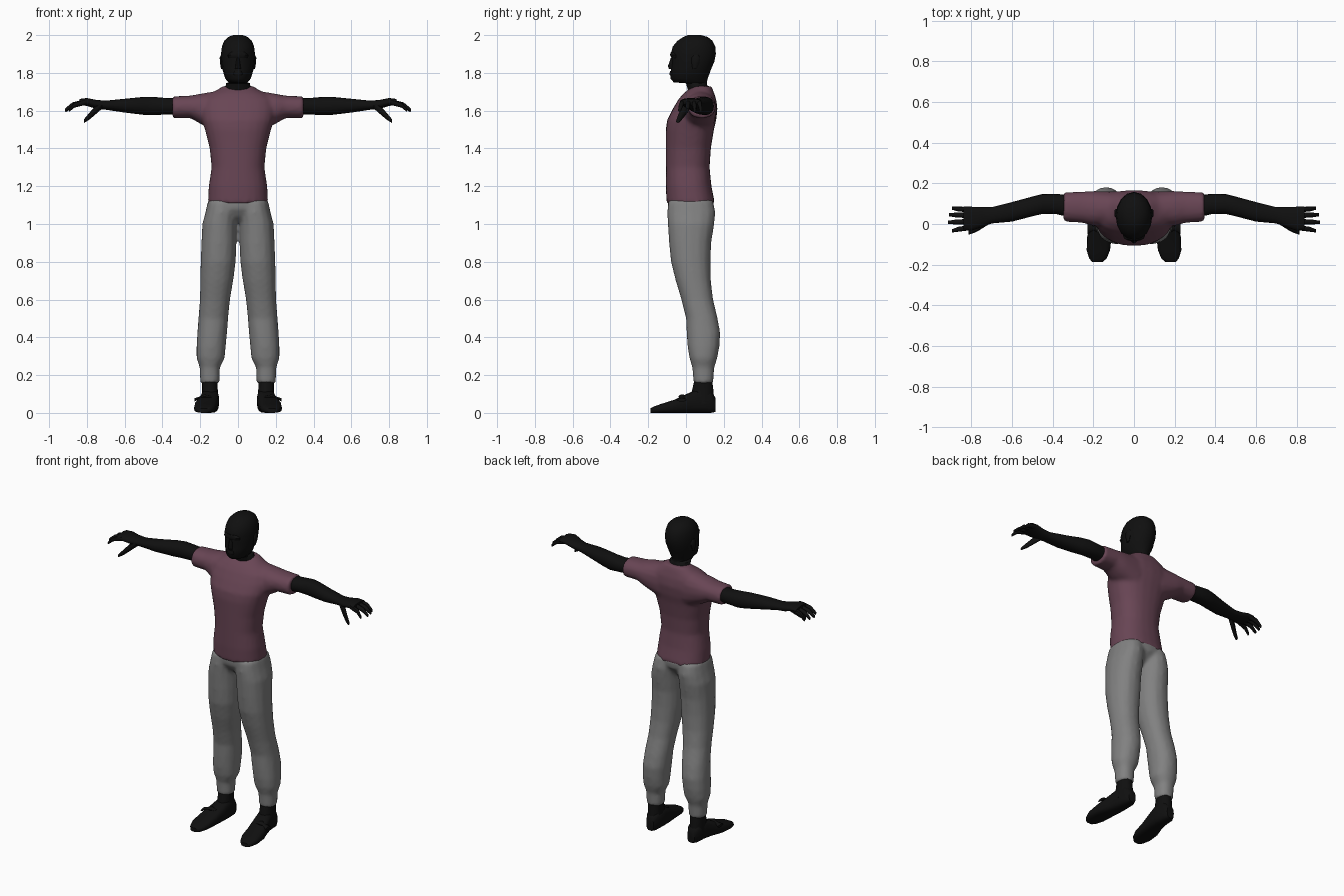
import bpy, bmesh, math

if "Cube" in bpy.data.objects:
    bpy.data.objects.remove(bpy.data.objects["Cube"])

CM = 0.01  # all rows below are in hundredths of a unit


def material(name, rgb):
    mat = bpy.data.materials.new(name)
    mat.use_nodes = True
    mat.diffuse_color = (*rgb, 1)
    shader = mat.node_tree.nodes["Principled BSDF"]
    shader.inputs["Base Color"].default_value = (*rgb, 1)
    shader.inputs["Roughness"].default_value = 0.9
    return mat


black = material("matte black", (0.005, 0.005, 0.005))
plum = material("plum cloth", (0.14, 0.06, 0.09))
grey = material("grey cloth", (0.22, 0.22, 0.22))


def loft(bm, axis, rows, mirror=False, sides=16, power=0.9):
    """Skin rounded sections; each row is position, low/high of the other two axes."""
    others = [i for i in range(3) if i != axis]

    def bend(v):
        return math.copysign(abs(v) ** power, v)

    for side in ((1, -1) if mirror else (1,)):
        rings = []
        for pos, a0, a1, b0, b1 in rows:
            ring = []
            for k in range(sides):
                ang = math.tau * k / sides
                co = [0, 0, 0]
                co[axis] = pos * CM
                co[others[0]] = ((a0 + a1) + (a1 - a0) * bend(math.cos(ang))) / 2 * CM
                co[others[1]] = ((b0 + b1) + (b1 - b0) * bend(math.sin(ang))) / 2 * CM
                co[0] *= side
                ring.append(bm.verts.new(co))
            rings.append(ring)
        for low, high in zip(rings, rings[1:]):
            for k in range(sides):
                n = (k + 1) % sides
                bm.faces.new((low[k], low[n], high[n], high[k]))
        bm.faces.new(rings[0])
        bm.faces.new(rings[-1])


def body(rows):
    """Symmetric upright sections: height, half width, front, back."""
    return [(z, -w, w, front, back) for z, w, front, back in rows]


def finish(name, bm, mat, blend=False):
    bmesh.ops.recalc_face_normals(bm, faces=bm.faces)
    mesh = bpy.data.meshes.new(name)
    bm.to_mesh(mesh)
    bm.free()
    mesh.materials.append(mat)
    obj = bpy.data.objects.new(name, mesh)
    bpy.context.collection.objects.link(obj)
    if blend:  # fuse overlapping volumes into one garment
        remesh = obj.modifiers.new("fuse", "REMESH")
        remesh.mode = "VOXEL"
        remesh.voxel_size = 0.011
        remesh.use_smooth_shade = True
        smooth = obj.modifiers.new("soften", "SMOOTH")
        smooth.factor = 0.5
        smooth.iterations = 5
    else:
        bpy.ops.object.select_all(action="DESELECT")
        obj.select_set(True)
        bpy.context.view_layer.objects.active = obj
        bpy.ops.object.shade_smooth_by_angle(angle=math.radians(50))
    return obj


# Shirt: torso and short sleeves
bm = bmesh.new()
loft(bm, 2, body([
    (111, 16, -10.3, 15.3), (120, 15.5, -10.7, 13.5), (130, 14, -10.7, 12.5),
    (140, 15, -10.7, 13.2), (150, 17.5, -10.7, 14.8), (155, 19, -10, 16),
    (161, 20, -7, 16.7), (166, 19, -4, 16), (169, 15, -1.5, 15),
    (171, 11, 1, 14.3), (173, 8, 4, 13.3)]), power=0.85, sides=24)
loft(bm, 0, [
    (8, 0, 16, 148, 171), (20, -1, 16.3, 153, 169), (25, 0.5, 16, 156, 168),
    (34.7, 1.2, 15.6, 156, 167.6)], mirror=True)
finish("shirt", bm, plum, blend=True)

# Trousers: hips and two legs
bm = bmesh.new()
loft(bm, 2, body([
    (113, 15.7, -9.8, 15), (108, 16.2, -9.5, 14.5), (104, 14, -7, 11),
    (101, 8, -3, 8)]), sides=24)
loft(bm, 2, [
    (112, 0.3, 16, -9.5, 14.5), (106, 0.3, 17.3, -10, 15.6), (100, 0.5, 18.9, -9.7, 15),
    (90, 0.8, 19.4, -9, 13.4), (80, 1.2, 19.8, -8, 13), (70, 2.5, 20, -5.5, 13.2),
    (60, 4.2, 20.2, -2.5, 14.4), (50, 5.2, 21, 0, 16.8), (42, 5.8, 21.6, 0.3, 18.2),
    (35, 6.5, 22, 0.8, 17.7), (29, 7, 22, 1.8, 16.6), (24, 9.6, 20.3, 3.3, 15),
    (15.5, 9.8, 20, 4, 14.4)], mirror=True)
finish("trousers", bm, grey, blend=True)

# Head and neck
bm = bmesh.new()
loft(bm, 2, body([
    (166, 8, 2, 13), (171, 6.8, 1, 12), (174.5, 6.3, 0, 11), (175, 5, -6.5, 11),
    (177, 6.8, -8.2, 11.5), (182, 8.3, -8, 13.3), (186, 8.8, -7.4, 15),
    (190, 9, -8, 15.8), (194, 8.5, -7, 15.5), (197, 7.3, -4.5, 14),
    (199, 5.2, -1.5, 11.5), (200, 2.5, 1, 8)]), power=1)
finish("head", bm, black)

# Nose, brow, lips and ears
bm = bmesh.new()
loft(bm, 2, body([(188, 0.8, -8, -5), (183.5, 1.4, -9.6, -5), (182, 1.7, -9, -5)]), sides=8)
loft(bm, 2, body([(188, 5, -7.8, -3), (189.5, 5.5, -8.5, -3), (191, 4, -8, -3)]), sides=12)
loft(bm, 2, body([(178.5, 2, -8.5, -5), (179.5, 2.6, -8.9, -5), (181, 2, -8.4, -5)]), sides=10)
loft(bm, 2, [
    (182, 8, 9, 3.5, 5.5), (185, 8, 9.5, 3, 7), (188, 8, 9.7, 3, 7.5),
    (189.5, 8, 9, 4, 6.5)], mirror=True, sides=8)
finish("face_features", bm, black)

# Arms with palms
bm = bmesh.new()
loft(bm, 0, [
    (30, 3, 14, 158, 166.5), (38, 4.8, 14.8, 158, 166.7), (45, 5, 14.8, 157.6, 167.3),
    (50, 3.8, 13.5, 157.8, 167.3), (60, 1.2, 10.8, 159, 166.3), (70, 0.3, 8.3, 160.5, 165.3),
    (75, -1.5, 8.3, 161, 165.7), (80, -3.3, 8.5, 162.5, 166.7),
    (84, -3, 8.5, 163, 166.2)], mirror=True)
finish("arms", bm, black)

# Fingers and thumbs
bm = bmesh.new()
for base, tip, reach in ((-1.8, -3.4, 89.5), (1.2, 0.8, 91.5), (4.2, 4.6, 91), (7, 7.8, 89.5)):
    knuckle = 83 + (reach - 83) * 0.55
    mid = (base + tip) / 2
    loft(bm, 0, [
        (81, base - 1.3, base + 1.3, 163, 166), (knuckle, mid - 1.2, mid + 1.2, 161.6, 164.4),
        (reach, tip - 0.8, tip + 0.8, 159.3, 161.2)], mirror=True, sides=8)
loft(bm, 0, [
    (72, -0.5, 3, 161, 164.5), (76, -3, 0.7, 157.5, 162), (79, -4.5, -1.6, 155, 158.5),
    (81.5, -5.3, -3.3, 153.5, 155.5)], mirror=True, sides=8)
finish("fingers", bm, black)

# Shoes with ankles and tied laces
bm = bmesh.new()
loft(bm, 1, [
    (15.7, 12, 17, 0.5, 8), (13, 10.5, 18.8, 0, 11.5), (6, 10, 19.5, 0, 12.5),
    (1, 10.3, 20.8, 0, 10.3), (-6, 11, 23, 0, 7), (-13, 11.8, 23.3, 0, 4.8),
    (-17, 13.5, 22, 0, 3.4), (-18.8, 15.5, 20.5, 0, 2.4)], mirror=True, power=0.65)
loft(bm, 2, [(5, 10.3, 19.3, 2, 15), (11, 10.7, 19, 3, 14.6), (18, 10.8, 19, 4.6, 13.8)], mirror=True)
loft(bm, 0, [
    (14, -3, -1, 7.5, 9), (18, -4, 0, 7.5, 9.8), (20, -3, -1, 7.5, 8.8),
    (23, -5, 0.5, 6, 7.8)], mirror=True, sides=8)
finish("shoes", bm, black)
